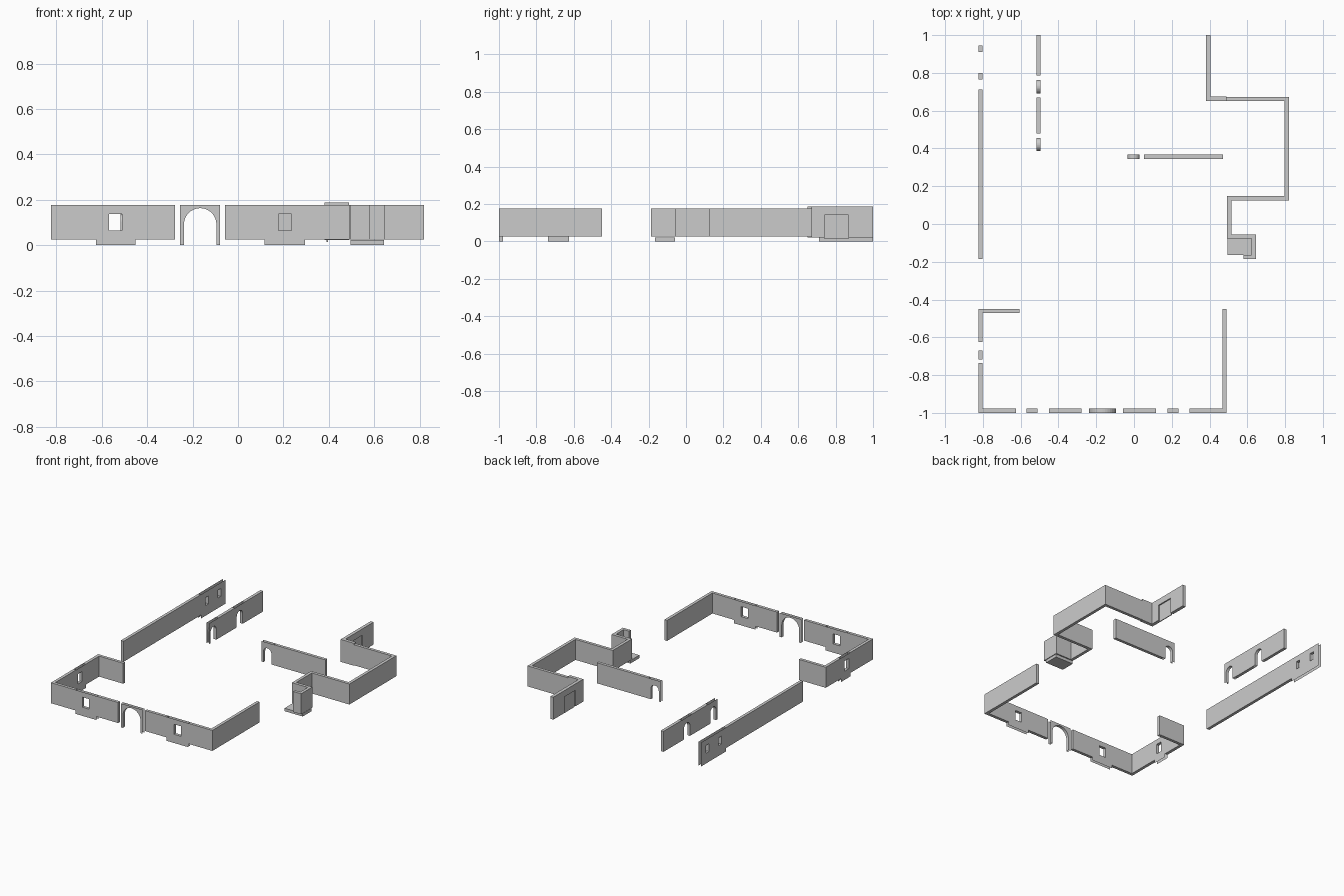
import bpy, bmesh, math
from mathutils import Vector

if "Cube" in bpy.data.objects:
    bpy.data.objects.remove(bpy.data.objects["Cube"])

T = 0.011            # half wall thickness
Z0, Z1 = 0.025, 0.176


def finish(name, bm):
    bmesh.ops.recalc_face_normals(bm, faces=bm.faces)
    me = bpy.data.meshes.new(name)
    bm.to_mesh(me)
    bm.free()
    ob = bpy.data.objects.new(name, me)
    bpy.context.collection.objects.link(ob)
    return ob


def wall(name, path, z0=Z0, z1=Z1, t=T):
    """Closed wall following a centre line with mitred corners."""
    pts = [Vector(p) for p in path]
    dirs = [(b - a).normalized() for a, b in zip(pts, pts[1:])]
    norms = [Vector((-d.y, d.x)) for d in dirs]
    bm = bmesh.new()
    rings = []
    for i, p in enumerate(pts):
        a, b = norms[max(i - 1, 0)], norms[min(i, len(norms) - 1)]
        m = (a + b) / (1 + a.dot(b)) * t
        rings.append([bm.verts.new((*(p + s * m), z))
                      for s, z in ((1, z0), (-1, z0), (-1, z1), (1, z1))])
    for r, q in zip(rings, rings[1:]):
        for k in range(4):
            bm.faces.new((r[k], r[(k + 1) % 4], q[(k + 1) % 4], q[k]))
    bm.faces.new(rings[0])
    bm.faces.new(rings[-1][::-1])
    return finish(name, bm)


def box(name, lo, hi):
    cy = (lo[1] + hi[1]) / 2
    return wall(name, [(lo[0], cy), (hi[0], cy)], lo[2], hi[2], (hi[1] - lo[1]) / 2)


def placer(bm, axis, c):
    def put(pts, s):
        return [bm.verts.new((u, c + s * T, z) if axis == 'x' else (c + s * T, u, z))
                for u, z in pts]
    return put


def window_panel(name, axis, c, u0, u1, w0, w1, wz0=0.064, wz1=0.138):
    """Two wall skins joined by the window reveal."""
    bm = bmesh.new()
    put = placer(bm, axis, c)
    outer = [(u0, 0), (u1, 0), (u1, Z1), (u0, Z1)]
    inner = [(w0, wz0), (w1, wz0), (w1, wz1), (w0, wz1)]
    holes = []
    for s in (-1, 1):
        o, h = put(outer, s), put(inner, s)
        holes.append(h)
        for k in range(4):
            j = (k + 1) % 4
            bm.faces.new((o[k], o[j], h[j], h[k]))
    a, b = holes
    for k in range(4):
        j = (k + 1) % 4
        bm.faces.new((a[k], a[j], b[j], b[k]))
    return finish(name, bm)


def arch_panel(name, axis, c, u0, u1, a0, a1, top, z0, n=16):
    """Two wall skins joined by the arch soffit."""
    bm = bmesh.new()
    put = placer(bm, axis, c)
    r, m = (a1 - a0) / 2, (a0 + a1) / 2
    curve = [(a1, z0)] + [(m + r * math.cos(math.pi * i / n),
                           top - r + r * math.sin(math.pi * i / n))
                          for i in range(n + 1)] + [(a0, z0)]
    rims = []
    for s in (-1, 1):
        h = put(curve, s)
        o = put([(u0, z0), (u0, Z1), (u1, Z1), (u1, z0)], s)
        bm.faces.new(h + o)
        rims.append(h)
    a, b = rims
    for k in range(len(a) - 1):
        bm.faces.new((a[k], a[k + 1], b[k + 1], b[k]))
    return finish(name, bm)


# Front wall with two windows and a central arch
F, L, I, C = -0.989, -0.813, -0.506, 0.356
wall("front_wall_inner_left", [(-0.451, F), (-0.277, F)])
wall("front_left_corner", [(-0.626, F), (L, F), (L, -0.737)])
wall("front_wall_inner_right", [(-0.057, F), (0.117, F)])
wall("front_right_corner", [(0.295, F), (0.48, F), (0.48, -0.45)])
window_panel("front_window_left", 'x', F, -0.626, -0.451, -0.569, -0.512)
window_panel("front_window_right", 'x', F, 0.117, 0.295, 0.178, 0.235)
arch_panel("front_arch", 'x', F, -0.255, -0.079, -0.238, -0.095, 0.163, 0)

# Left wall with windows
window_panel("left_window", 'y', L, -0.737, -0.625, -0.718, -0.67)
wall("left_stub_corner", [(L, -0.625), (L, -0.461), (-0.605, -0.461)])
wall("left_long_wall", [(L, -0.185), (L, 0.712)])
window_panel("rear_left_window_1", 'y', L, 0.712, 0.855, 0.765, 0.80, 0.075, 0.133)
window_panel("rear_left_window_2", 'y', L, 0.855, 1.0, 0.91, 0.945, 0.075, 0.133)

# Inner walls with arches
wall("inner_wall_back", [(I, 1.0), (I, 0.785)])
arch_panel("inner_arch_1", 'y', I, 0.67, 0.785, 0.692, 0.762, 0.135, Z0)
wall("inner_wall_front", [(I, 0.67), (I, 0.48)])
arch_panel("inner_arch_2", 'y', I, 0.37, 0.48, 0.387, 0.455, 0.135, Z0)
wall("cross_wall", [(0.052, C), (0.47, C)])
arch_panel("cross_arch", 'x', C, -0.052, 0.052, -0.035, 0.03, 0.135, Z0)

# Right wall wrapping around into the alcove
wall("right_wall", [(0.49, 0.662), (0.809, 0.662), (0.809, 0.136), (0.504, 0.136),
                    (0.504, -0.066), (0.634, -0.066), (0.634, -0.175), (0.58, -0.175)])
box("alcove_slab", (0.495, -0.165, 0), (0.643, -0.06, 0.022))

# Taller entrance wall with a recessed door
E, H = 0.393, 0.187
wall("entrance_back", [(E, 1.0), (E, 0.87)], 0.022, H, 0.012)
wall("entrance_corner", [(E, 0.74), (E, 0.662), (0.49, 0.662)], 0.022, H, 0.012)
wall("entrance_lintel", [(E, 0.87), (E, 0.74)], 0.14, H, 0.012)
wall("entrance_door", [(E, 0.87), (E, 0.74)], 0.014, 0.14, 0.003)
